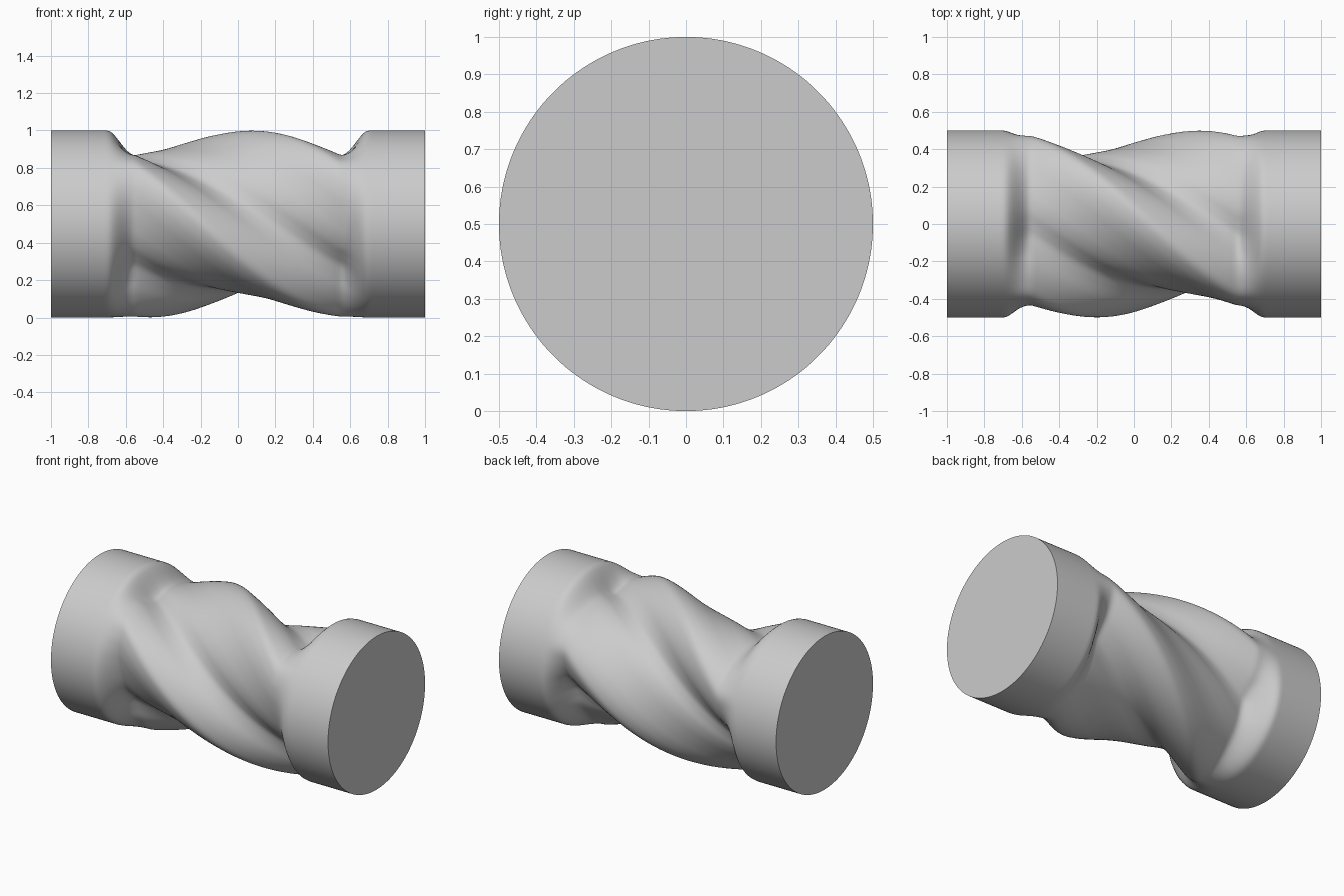
import bpy
import bmesh
import math

cube = bpy.data.objects.get("Cube")
if cube:
    bpy.data.objects.remove(cube, do_unlink=True)

RADIUS = 0.5
SEGMENTS = 180
RINGS = 80
LOBES = 3
TWIST_END = 0.55     # half length of the twisted middle
COLLAR = 0.70        # where the plain round ends begin
PITCH = 2 * math.pi / LOBES

# Radius of one lobe, sampled evenly from groove to groove
LOBE = [0.352, 0.347, 0.375, 0.425, 0.468, 0.498,
        0.488, 0.462, 0.432, 0.408, 0.390, 0.372]


def lobe_radius(angle):
    """Smooth periodic interpolation of the lobe profile."""
    u = (angle % PITCH) / PITCH * len(LOBE)
    i = int(u)
    f = u - i
    a, b, c, d = (LOBE[(i + k) % len(LOBE)] for k in (-1, 0, 1, 2))
    return b + 0.5 * f * (c - a + f * (2*a - 5*b + 4*c - d + f * (3*(b - c) + d - a)))


def section_radius(x, angle):
    """Twisted lobes in the middle, easing into a circle at both ends."""
    xc = max(-TWIST_END, min(TWIST_END, x))
    groove = math.pi / 2 + PITCH * (xc + TWIST_END) / (2 * TWIST_END)
    t = max(0.0, min(1.0, (abs(x) - TWIST_END) / (COLLAR - TWIST_END)))
    s = t * t * (3 - 2 * t)
    r = lobe_radius(angle - groove)
    return min(RADIUS, r + (RADIUS - r) * s)


# Material
grey = bpy.data.materials.new("light_grey")
grey.use_nodes = True
colour = (0.6, 0.6, 0.6, 1.0)
grey.diffuse_color = colour
grey.node_tree.nodes["Principled BSDF"].inputs["Base Color"].default_value = colour

# Rings along the shaft, with plain collars beyond the twisted part
span = COLLAR + 0.02
stations = [-1.0] + [-span + 2 * span * i / RINGS for i in range(RINGS + 1)] + [1.0]

bm = bmesh.new()
rings = []
for x in stations:
    ring = []
    for j in range(SEGMENTS):
        a = 2 * math.pi * j / SEGMENTS
        r = section_radius(x, a)
        ring.append(bm.verts.new((x, r * math.cos(a), RADIUS + r * math.sin(a))))
    rings.append(ring)

# Side walls and flat end caps
for first, second in zip(rings, rings[1:]):
    for j in range(SEGMENTS):
        k = (j + 1) % SEGMENTS
        bm.faces.new((first[j], first[k], second[k], second[j]))
bm.faces.new(rings[0])
bm.faces.new(rings[-1])
bmesh.ops.recalc_face_normals(bm, faces=bm.faces)

mesh = bpy.data.meshes.new("twisted_shaft")
bm.to_mesh(mesh)
bm.free()
mesh.materials.append(grey)
shaft = bpy.data.objects.new("twisted_shaft", mesh)
bpy.context.collection.objects.link(shaft)

# Smooth sides, crisp end rims
bpy.ops.object.select_all(action='DESELECT')
shaft.select_set(True)
bpy.context.view_layer.objects.active = shaft
bpy.ops.object.shade_smooth_by_angle(angle=math.radians(35))
